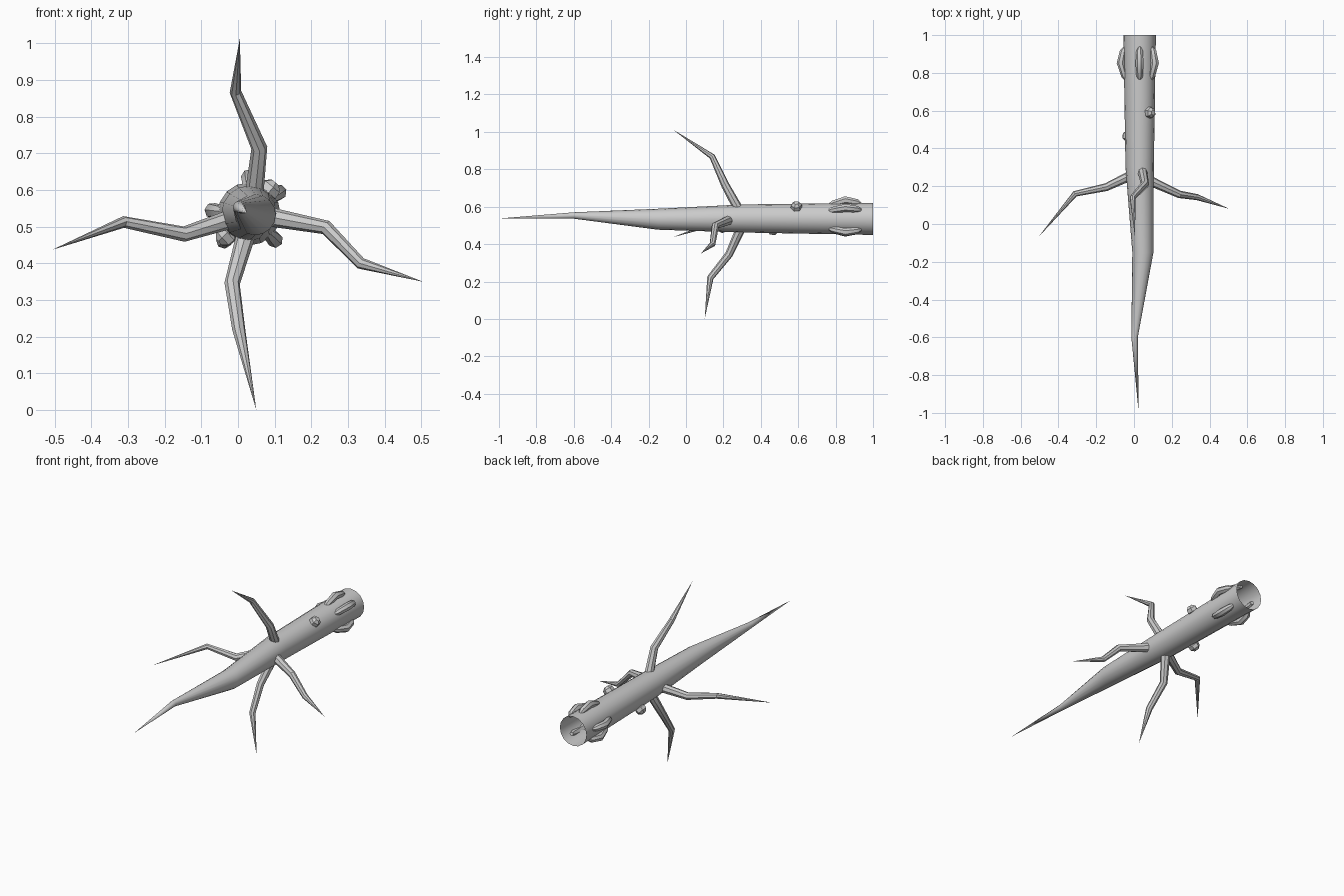
import bpy, bmesh, math
from mathutils import Vector

if "Cube" in bpy.data.objects:
    bpy.data.objects.remove(bpy.data.objects["Cube"])


def tube(name, path, sides, cap_start=True, fixed_axis=None):
    """Sweep rings along (x, y, z, radius) points; zero radius makes a tip."""
    bm = bmesh.new()
    pts = [Vector(p[:3]) for p in path]
    rings = []
    for i, p in enumerate(pts):
        a, b = pts[max(i - 1, 0)], pts[min(i + 1, len(pts) - 1)]
        if 0 < i < len(pts) - 1:
            d = (p - a).normalized() + (b - p).normalized()
        else:
            d = b - a
        d = Vector(fixed_axis) if fixed_axis else d.normalized()
        if i == 0:
            u = d.orthogonal().normalized()
        u = (u - d * u.dot(d)).normalized()
        v = d.cross(u)
        r = path[i][3]
        if r == 0:
            rings.append([bm.verts.new(p)])
        else:
            rings.append([bm.verts.new(p + r * (u * math.cos(t) + v * math.sin(t)))
                          for t in (2 * math.pi * k / sides for k in range(sides))])
    for A, B in zip(rings, rings[1:]):
        for k in range(sides):
            n = (k + 1) % sides
            if len(B) == 1:
                bm.faces.new((A[k], A[n], B[0]))
            else:
                bm.faces.new((A[k], A[n], B[n], B[k]))
    if cap_start:
        bm.faces.new(rings[0][::-1])
    if len(rings[-1]) > 1:
        bm.faces.new(rings[-1])
    me = bpy.data.meshes.new(name)
    bm.to_mesh(me)
    bm.free()
    ob = bpy.data.objects.new(name, me)
    bpy.context.collection.objects.link(ob)
    bpy.ops.object.select_all(action='DESELECT')
    ob.select_set(True)
    bpy.context.view_layer.objects.active = ob
    bpy.ops.object.shade_smooth_by_angle(angle=math.radians(35))
    return ob


# Main root, open at the back and tapering to a point at the front
tube("main_root", [(.03, 1, .535, .086), (.03, .3, .537, .075),
                   (.047, -.15, .533, .056), (.003, -.6, .553, .017),
                   (.025, -1, .537, 0)], 16, cap_start=False, fixed_axis=(0, -1, 0))

# Four crooked side roots
tube("upper_side_root", [(.042, .29, .57, .026), (.058, .21, .715, .022),
                         (-.007, .14, .868, .016), (.005, -.07, 1.013, 0)], 8)
tube("lower_side_root", [(.028, .30, .50, .027), (-.016, .23, .345, .021),
                         (.002, .13, .22, .018), (.05, .10, 0, 0)], 8)
tube("left_side_root", [(.0, .265, .527, .027), (-.147, .195, .48, .021),
                        (-.312, .16, .513, .016), (-.507, -.07, .437, 0)], 8)
tube("right_side_root", [(.07, .235, .53, .027), (.24, .157, .498, .020),
                         (.335, .142, .40, .016), (.505, .08, .35, 0)], 8)

# Ring of bent knuckles near the open end
for i, deg in enumerate((90, 36, 175, -45, -133)):
    c, s = math.cos(math.radians(deg)), math.sin(math.radians(deg))
    tube("knuckle_%d" % (i + 1),
         [(.03 + c * r, y, .535 + s * r, w) for r, y, w in
          ((.078, .935, .009), (.088, .915, .018), (.100, .852, .022),
           (.080, .785, .018), (.068, .76, .009))], 7)

# Two small stubs on the main root
for i, (deg, y) in enumerate(((50, .59), (-137, .465))):
    c, s = math.cos(math.radians(deg)), math.sin(math.radians(deg))
    tube("stub_%d" % (i + 1),
         [(.03 + c * r, y, .535 + s * r, w) for r, w in
          ((.055, .012), (.078, .031), (.098, .029), (.112, .014))], 6)
